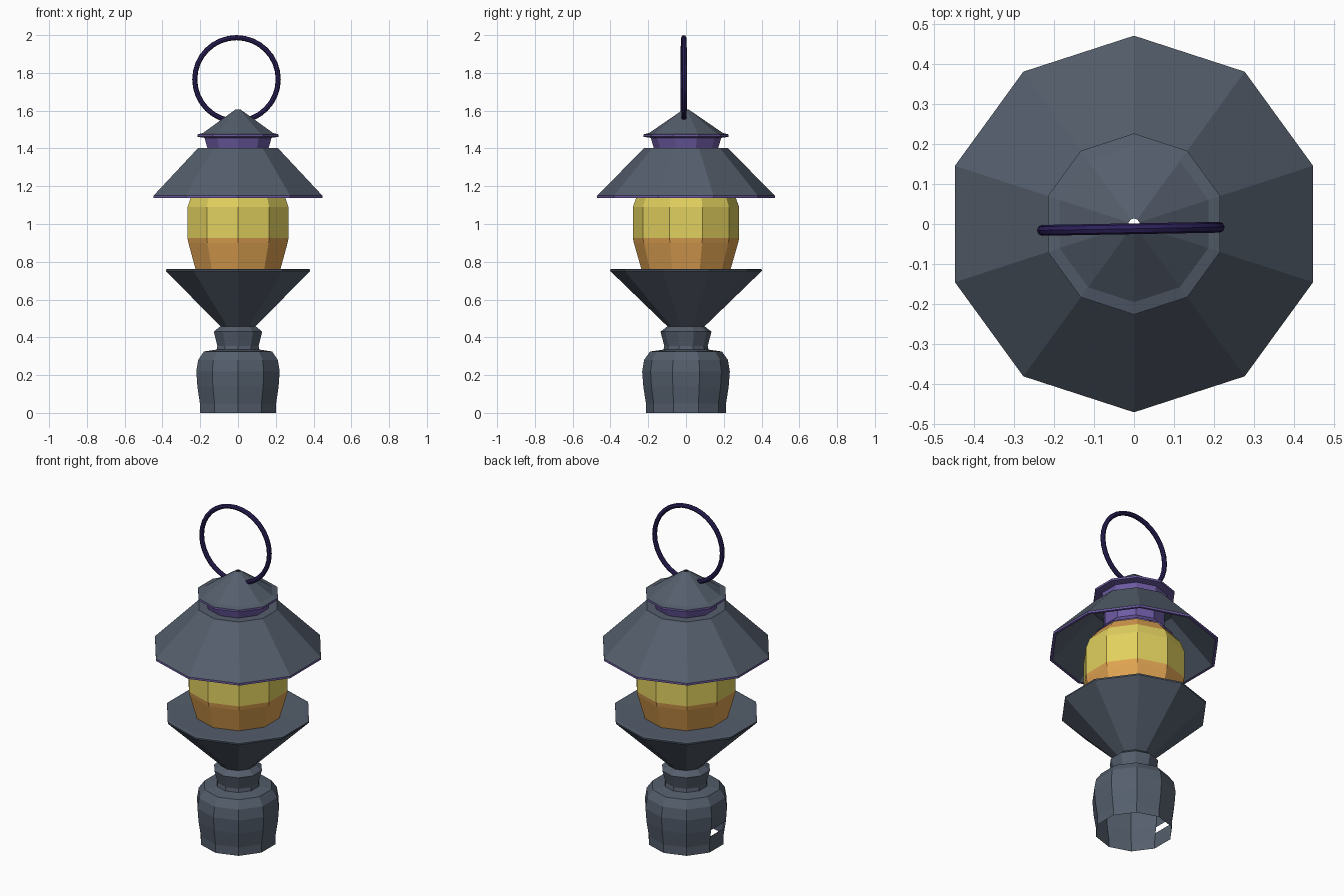
import bpy, bmesh, math

if "Cube" in bpy.data.objects:
    bpy.data.objects.remove(bpy.data.objects["Cube"])

SIDES = 10


def material(name, rgb):
    m = bpy.data.materials.new(name)
    m.diffuse_color = (*rgb, 1)
    m.use_nodes = True
    m.node_tree.nodes["Principled BSDF"].inputs["Base Color"].default_value = m.diffuse_color
    return m


slate = material("slate_metal", (0.089, 0.112, 0.15))
purple = material("purple_metal", (0.156, 0.107, 0.376))
dark_purple = material("dark_purple_metal", (0.026, 0.015, 0.102))
yellow = material("yellow_glass", (0.752, 0.631, 0.114))
orange = material("orange_glass", (0.752, 0.37, 0.085))


def lathe(name, profile, mats, bands=None, missing=()):
    """Spin (radius, z) points into a ten-sided shell; bands = material per segment,
    missing = (segment, side) faces left open."""
    bm = bmesh.new()
    rings = []
    for r, z in profile:
        ring = []
        for k in range(SIDES):
            a = math.radians(-90) + k * math.tau / SIDES
            ring.append(bm.verts.new((r * math.cos(a), r * math.sin(a), z)))
        rings.append(ring)
    for i in range(len(rings) - 1):
        for k in range(SIDES):
            if (i, k) in missing:
                continue
            n = (k + 1) % SIDES
            f = bm.faces.new((rings[i][k], rings[i][n], rings[i + 1][n], rings[i + 1][k]))
            f.material_index = bands[i] if bands else 0
    me = bpy.data.meshes.new(name)
    bm.to_mesh(me)
    bm.free()
    for m in mats:
        me.materials.append(m)
    ob = bpy.data.objects.new(name, me)
    bpy.context.collection.objects.link(ob)
    return ob


# Hollow base with rounded shoulder, one small chipped face on the left
lathe("base", [(0.212, 0), (0.212, 0.05), (0.22, 0.1), (0.226, 0.14), (0.232, 0.22),
               (0.222, 0.28), (0.19, 0.325), (0.12, 0.335)], [slate], missing={(2, 7)})

# Narrow neck between base and cup
lathe("base_neck", [(0.12, 0.33), (0.115, 0.355), (0.135, 0.43), (0.10, 0.457)], [slate])

# Flared cup with a shallow rim plate reaching the glass
lathe("cup", [(0.095, 0.455), (0.402, 0.752), (0.402, 0.76), (0.385, 0.762), (0.235, 0.758)],
      [slate])

# Glass: orange low and high, yellow in the middle
lathe("glass", [(0.235, 0.757), (0.276, 0.90), (0.281, 0.925), (0.281, 1.09),
                (0.26, 1.15), (0.2, 1.22)], [yellow, orange], bands=[1, 1, 0, 0, 1])

# Sloping roof shell with a purple rim
lathe("roof", [(0.17, 1.385), (0.215, 1.385), (0.455, 1.138), (0.47, 1.138), (0.47, 1.15),
               (0.222, 1.402), (0.165, 1.402)], [slate, purple], bands=[0, 0, 1, 1, 0, 0])

# Purple collar holding the glass, rising through the roof to the cap
lathe("collar", [(0.215, 1.215), (0.17, 1.26), (0.17, 1.40), (0.186, 1.455)], [purple])

# Pointed cap with purple underside and a tiny vent at the tip
lathe("cap", [(0.18, 1.455), (0.226, 1.462), (0.226, 1.474), (0.195, 1.482), (0.014, 1.606)],
      [slate, purple], bands=[1, 1, 0, 0])

# Carrying ring
bpy.ops.mesh.primitive_torus_add(major_radius=0.221, minor_radius=0.0135, major_segments=32,
                                 minor_segments=8, location=(-0.008, -0.012, 1.7655),
                                 rotation=(math.radians(90), 0, math.radians(1)))
handle = bpy.context.object
handle.name = "carrying_ring"
handle.data.materials.append(dark_purple)
bpy.ops.object.shade_smooth_by_angle()
